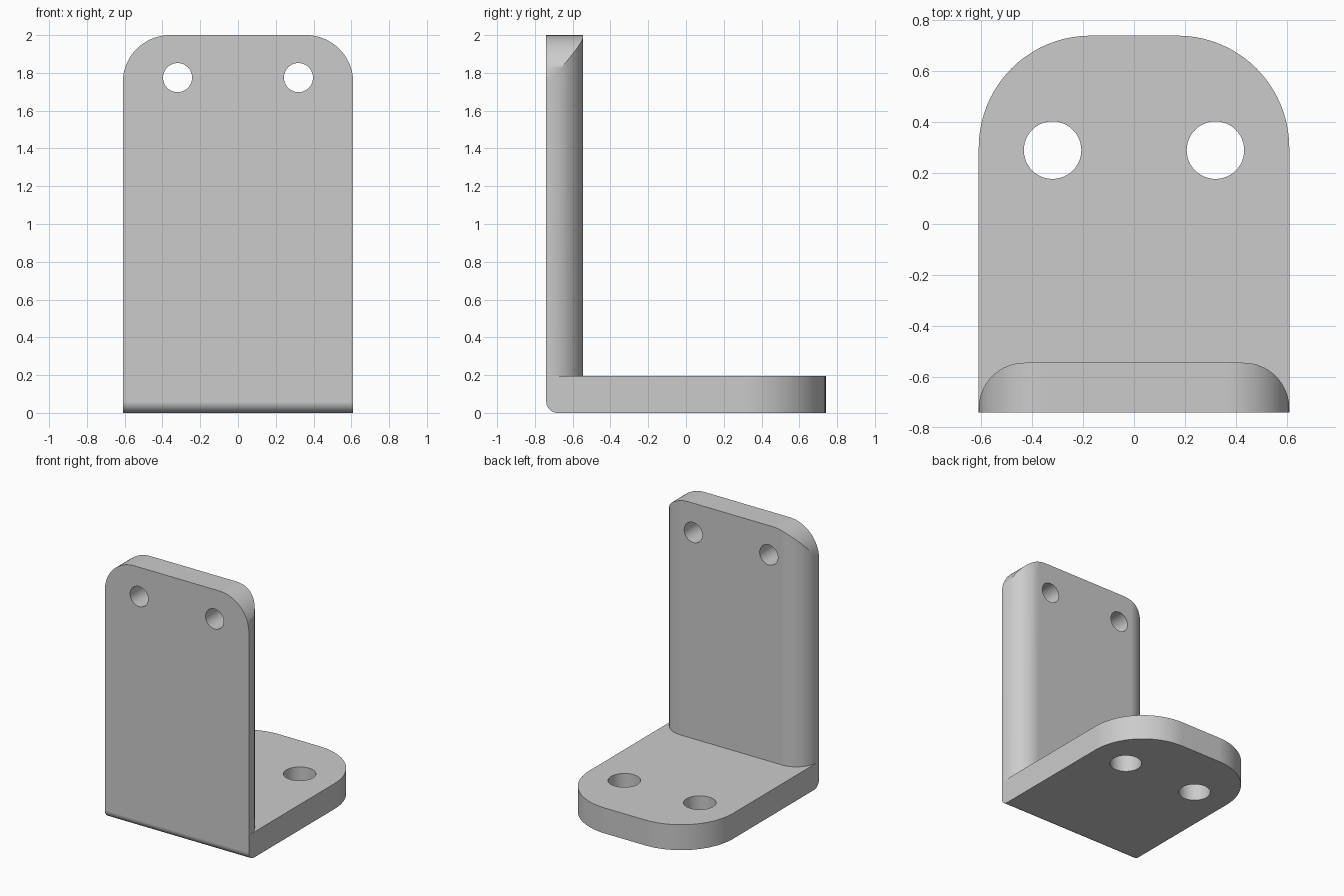
import bpy
import bmesh
from math import cos, sin, pi, radians
from mathutils import Vector

if "Cube" in bpy.data.objects:
    bpy.data.objects.remove(bpy.data.objects["Cube"], do_unlink=True)

W, D, H, T = 0.61, 0.74, 2.0, 0.195   # half width, half depth, height, thickness
INNER = -D + T                        # rear face of the upright
MARGIN = 0.1

grey = bpy.data.materials.new("plain grey")
grey.use_nodes = True
colour = (0.6, 0.6, 0.6, 1)
grey.diffuse_color = colour
grey.node_tree.nodes["Principled BSDF"].inputs["Base Color"].default_value = colour


def prism(name, profile, place, start, end):
    """Extrude a 2D profile; place(u, v, w) maps it into space."""
    bm = bmesh.new()
    face = bm.faces.new([bm.verts.new(place(u, v, start)) for u, v in profile])
    step = Vector(place(0, 0, end)) - Vector(place(0, 0, start))
    moved = bmesh.ops.extrude_face_region(bm, geom=[face])["geom"]
    bmesh.ops.translate(bm, vec=step,
                        verts=[g for g in moved if isinstance(g, bmesh.types.BMVert)])
    bmesh.ops.recalc_face_normals(bm, faces=bm.faces)
    mesh = bpy.data.meshes.new(name)
    bm.to_mesh(mesh)
    bm.free()
    mesh.materials.append(grey)
    obj = bpy.data.objects.new(name, mesh)
    bpy.context.collection.objects.link(obj)
    return obj


def arc(cu, cv, r, a0, a1, n):
    return [(cu + r * cos(a0 + (a1 - a0) * i / n), cv + r * sin(a0 + (a1 - a0) * i / n))
            for i in range(n + 1)]


def corner(u, v, r, side):
    """Outside of a rounded corner at (u, v), mirrored in u by side."""
    points = arc(u - r, v - r, r, 0, pi / 2, 20)
    points += [(u - r, v + MARGIN), (u + MARGIN, v + MARGIN), (u + MARGIN, v - r)]
    return [(side * a, b) for a, b in points]


def along_x(u, v, w):
    return (w, u, v)


def along_y(u, v, w):
    return (u, w, v)


def along_z(u, v, w):
    return (u, v, w)


# L-shaped body with a rounded lower front edge
heel = 0.06
side_profile = arc(-D + heel, heel, heel, pi, 1.5 * pi, 10)
side_profile += [(D, 0), (D, T), (INNER, T), (INNER, H), (-D, H)]
bracket = prism("angle_bracket", side_profile, along_x, -W, W)

# Rounded corners and screw holes, mirrored left and right
cutters = []
for side, label in ((1, "left"), (-1, "right")):
    hole = 0.32 * side
    cutters += [
        prism(label + "_foot_corner_cutter", corner(W, D, 0.44, side),
              along_z, -MARGIN, T + MARGIN),
        prism(label + "_top_corner_cutter", corner(W, H, 0.25, side),
              along_y, -D - MARGIN, INNER + MARGIN),
        prism(label + "_upright_edge_cutter", corner(W, INNER, 0.18, side),
              along_z, T, H + MARGIN),
        prism(label + "_foot_hole_cutter", arc(hole, 0.29, 0.113, 0, 2 * pi, 48)[:-1],
              along_z, -MARGIN, T + MARGIN),
        prism(label + "_upright_hole_cutter", arc(hole, 1.775, 0.077, 0, 2 * pi, 48)[:-1],
              along_y, -D - MARGIN, INNER + MARGIN),
    ]

bpy.ops.object.select_all(action="DESELECT")
bpy.context.view_layer.objects.active = bracket
bracket.select_set(True)
for cutter in cutters:
    cutter.hide_render = True
    mod = bracket.modifiers.new(cutter.name, "BOOLEAN")
    mod.operation = "DIFFERENCE"
    mod.solver = "EXACT"
    mod.object = cutter
    bpy.ops.object.modifier_apply(modifier=mod.name)
for cutter in cutters:
    bpy.data.objects.remove(cutter, do_unlink=True)

# Smooth rounds, crisp edges, flat faces
bpy.ops.object.shade_smooth_by_angle(angle=radians(30))
weighted = bracket.modifiers.new("Flat faces", "WEIGHTED_NORMAL")
weighted.keep_sharp = True
